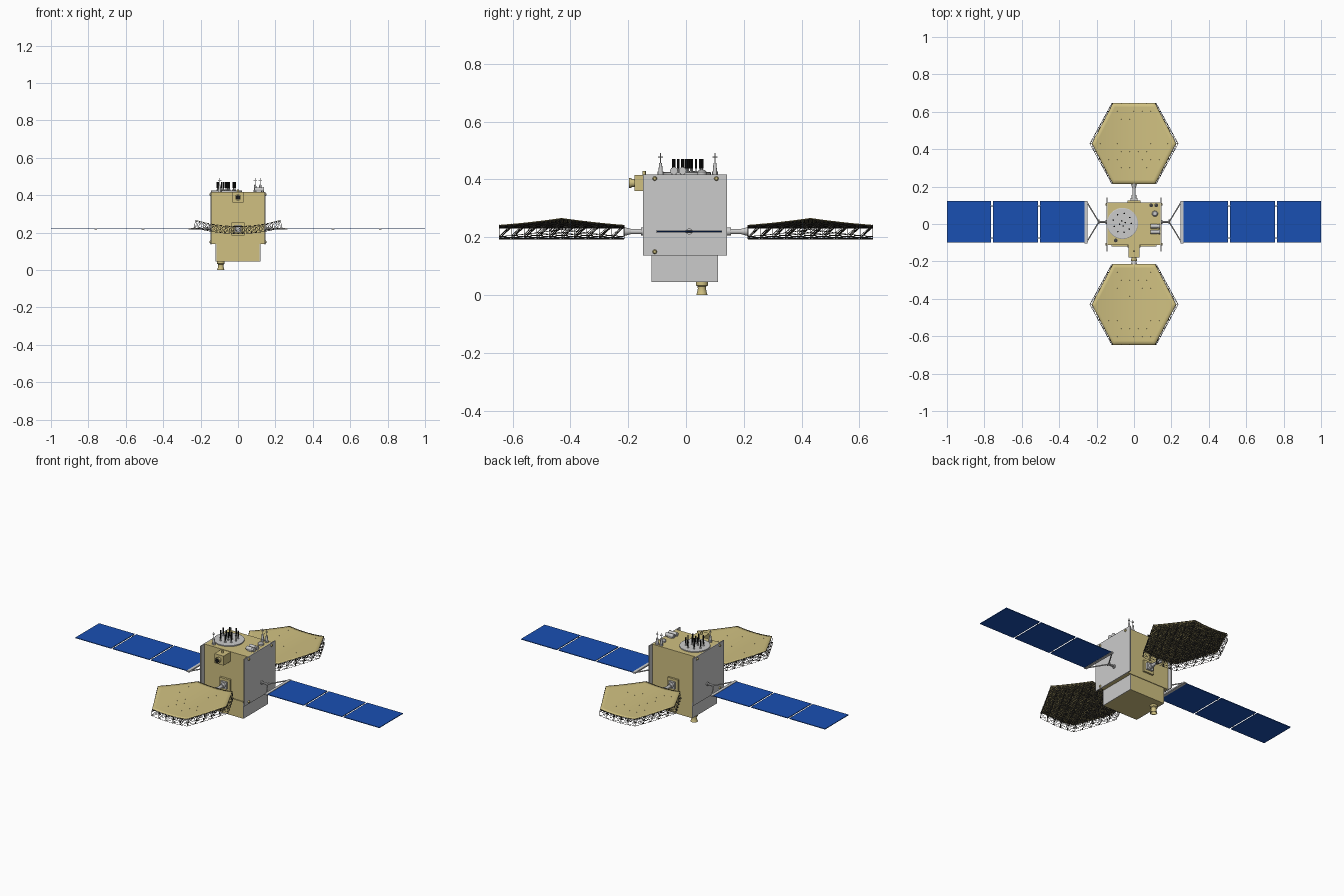
import bpy, bmesh, math, random
from mathutils import Vector

if "Cube" in bpy.data.objects:
    bpy.data.objects.remove(bpy.data.objects["Cube"])

random.seed(4)


def material(name, rgb):
    m = bpy.data.materials.new(name)
    m.diffuse_color = (*rgb, 1)
    m.use_nodes = True
    m.node_tree.nodes["Principled BSDF"].inputs["Base Color"].default_value = m.diffuse_color
    return m


GOLD = material("gold_foil", (0.63, 0.53, 0.22))
BLUE = material("solar_blue", (0.01, 0.08, 0.45))
BLACK = material("black", (0.01, 0.01, 0.01))
DARK = material("dark_mesh", (0.06, 0.055, 0.045))


def finish(name, bm, mat=None, smooth=False):
    me = bpy.data.meshes.new(name)
    bm.to_mesh(me)
    bm.free()
    ob = bpy.data.objects.new(name, me)
    bpy.context.collection.objects.link(ob)
    if mat:
        me.materials.append(mat)
    if smooth:
        bpy.ops.object.select_all(action='DESELECT')
        bpy.context.view_layer.objects.active = ob
        ob.select_set(True)
        bpy.ops.object.shade_smooth_by_angle()
    return ob


def box(name, x, y, z, mat=None):
    bm = bmesh.new()
    bmesh.ops.create_cube(bm, size=1)
    for v in bm.verts:
        v.co = [a[0] + (a[1] - a[0]) * (c + 0.5) for a, c in zip((x, y, z), v.co)]
    return finish(name, bm, mat)


def add_rod(bm, p, q, r0, r1=None, n=16):
    p, q = Vector(p), Vector(q)
    mx = (q - p).to_track_quat('Z', 'Y').to_matrix().to_4x4()
    mx.translation = (p + q) / 2
    bmesh.ops.create_cone(bm, cap_ends=True, segments=n, radius1=r0,
                          radius2=r0 if r1 is None else r1, depth=(q - p).length, matrix=mx)


def rods(name, parts, mat=None, n=16):
    bm = bmesh.new()
    for part in parts:
        add_rod(bm, *part, n=n)
    return finish(name, bm, mat, n > 6)


def lathe(name, profile, loc, mat=None, n=24):
    bm = bmesh.new()
    vs = [bm.verts.new((r, 0, z)) for r, z in profile]
    es = [bm.edges.new(e) for e in zip(vs, vs[1:])]
    bmesh.ops.spin(bm, geom=vs + es, axis=(0, 0, 1), cent=(0, 0, 0),
                   angle=2 * math.pi, steps=n)
    bmesh.ops.remove_doubles(bm, verts=bm.verts, dist=1e-5)
    bmesh.ops.recalc_face_normals(bm, faces=bm.faces)
    bmesh.ops.translate(bm, vec=loc, verts=bm.verts)
    return finish(name, bm, mat, True)


# Main body, lower section and side radiator panels
box("main_body", (-0.142, 0.142), (-0.113, 0.115), (0.14, 0.418), GOLD)
box("lower_body", (-0.116, 0.116), (-0.119, 0.111), (0.045, 0.145), GOLD)
for s, side in ((-1, "left"), (1, "right")):
    box(side + "_radiator", sorted((s * 0.141, s * 0.147)), (-0.148, 0.142), (0.137, 0.418))
    box(side + "_lower_plate", sorted((s * 0.114, s * 0.119)), (-0.119, 0.111), (0.045, 0.138))
    # Round sensors at the panel corners
    for i, (y, z) in enumerate(((-0.108, 0.403), (0.105, 0.403), (-0.108, 0.15))):
        rods(f"{side}_sensor_{i}", [((s * 0.146, y, z), (s * 0.153, y, z), 0.008, 0.005)], GOLD)

# Main engine nozzle
lathe("engine_nozzle", [(0, 0.048), (0.021, 0.048), (0.021, 0.034), (0.015, 0.030), (0.014, 0.022),
                        (0.017, 0.008), (0.020, 0), (0.017, 0), (0.010, 0.024), (0, 0.026)],
      (-0.092, 0.055, 0), GOLD)

# Front camera
box("camera_box", (-0.03, 0.03), (-0.178, -0.112), (0.36, 0.416), GOLD)
rods("camera_barrel", [((0, -0.177, 0.388), (0, -0.19, 0.388), 0.014),
                       ((0, -0.188, 0.388), (0, -0.197, 0.388), 0.017)], GOLD)
rods("camera_lens", [((0, -0.196, 0.388), (0, -0.198, 0.388), 0.012)], BLACK)
rods("camera_knob", [((0, -0.145, 0.415), (0, -0.145, 0.43), 0.006)], GOLD)

# Top deck: antenna plate with a cluster of black-tipped rods
PX, PY = -0.061, 0.003
lathe("antenna_plate", [(0, 0.416), (0.083, 0.416), (0.083, 0.424), (0.08, 0.426), (0, 0.426)],
      (PX, PY, 0), n=40)
spots = [(0.018, a * math.tau / 4 + 0.3) for a in range(4)]
spots += [(0.05, a * math.tau / 9) for a in range(9)]
stems, tips = [], []
for r, a in spots:
    r += random.uniform(-0.005, 0.005)
    x, y = PX + r * math.cos(a), PY + r * math.sin(a)
    stems += [((x, y, 0.425), (x, y, 0.442), 0.0025), ((x, y, 0.425), (x, y, 0.430), 0.006)]
    tips.append(((x, y, 0.438), (x, y, 0.471), 0.004))
rods("antenna_stems", stems, n=10)
rods("antenna_tips", tips, BLACK, n=10)

# Tall masts
for i, (x, y) in enumerate(((-0.098, -0.088), (0.092, 0.1), (0.119, 0.1))):
    rods(f"mast_{i}", [((x, y, 0.416), (x, y, 0.428), 0.010),
                       ((x, y, 0.426), (x, y, 0.457), 0.0075, 0.005),
                       ((x, y, 0.455), (x, y, 0.491), 0.002),
                       ((x - 0.009, y, 0.478), (x + 0.009, y, 0.478), 0.0013),
                       ((x, y - 0.009, 0.478), (x, y + 0.009, 0.478), 0.0013)], n=12)

# Deck equipment: lying cylinders, round sensor
for i, y in enumerate((-0.012, -0.042)):
    rods(f"deck_cylinder_{i}", [((0.087, y, 0.43), (0.125, y, 0.43), 0.011),
                                ((0.124, y, 0.43), (0.138, y, 0.43), 0.009, 0.013)])
    box(f"deck_cylinder_mount_{i}", (0.095, 0.125), (y - 0.009, y + 0.009), (0.416, 0.424))
lathe("deck_sensor", [(0, 0.416), (0.016, 0.416), (0.016, 0.426), (0.011, 0.432), (0, 0.435)],
      (0.112, 0.055, 0))

# Solar wings: three panels, inner bar, forked yoke
YC, ZW = 0.011, 0.22
for s, side in ((-1, "left"), (1, "right")):
    for i, (a, b) in enumerate(((0.264, 0.503), (0.513, 0.755), (0.765, 1.0))):
        box(f"{side}_solar_panel_{i}", sorted((s * a, s * b)), (-0.1, 0.122),
            (ZW - 0.002, ZW + 0.002), BLUE)
    hinges = [((s * a, y, ZW), (s * (a + 0.014), y, ZW), 0.0025)
              for a in (0.501, 0.753) for y in (-0.075, 0.097)]
    rods(side + "_panel_hinges", hinges, n=8)
    box(side + "_wing_bar", sorted((s * 0.248, s * 0.265)), (-0.104, 0.124),
        (ZW - 0.004, ZW + 0.004))
    fork = (s * 0.188, YC, ZW)
    rods(side + "_yoke", [((s * 0.145, YC, ZW), fork, 0.006),
                          ((s * 0.145, YC, ZW), (s * 0.153, YC, ZW), 0.011),
                          ((fork[0], YC - 0.012, ZW), (fork[0], YC + 0.012, ZW), 0.005),
                          (fork, (s * 0.252, YC + 0.106, ZW), 0.0035),
                          (fork, (s * 0.252, YC - 0.106, ZW), 0.0035)], n=10)


# Hexagonal mesh reflectors curved across x
def dish(i, j, n, yc, depth=0.0):
    x, y = (i + j / 2) * 0.225 / n, j * 0.216 / n
    nrm = Vector((-1.26 * x, 0, 1)).normalized()
    return Vector((x, yc + y, 0.235 + 0.63 * x * x)) - nrm * depth


def hex_cells(n):
    return [(i, j) for i in range(-n, n + 1) for j in range(-n, n + 1) if abs(i + j) <= n]


def dish_sheet(name, n, yc, depth, mat):
    bm = bmesh.new()
    v = {c: bm.verts.new(dish(*c, n, yc, depth)) for c in hex_cells(n)}
    for i, j in list(v):
        for tri in (((i, j), (i + 1, j), (i, j + 1)), ((i, j), (i, j + 1), (i - 1, j + 1))):
            if all(c in v for c in tri):
                bm.faces.new([v[c] for c in tri])
    return finish(name, bm, mat, True)


for s, side in ((-1, "front"), (1, "back")):
    yc = s * 0.43
    sheet = dish_sheet(side + "_reflector", 10, yc, 0, GOLD)
    sheet.modifiers.new("thickness", 'SOLIDIFY').thickness = 0.0015
    net = dish_sheet(side + "_reflector_net", 16, yc, 0.004, DARK)
    wire = net.modifiers.new("wires", 'WIREFRAME')
    wire.thickness = 0.0022
    wire.use_even_offset = False
    # Supporting truss: posts, lower chords and diagonals
    N, D = 5, 0.041
    cells = set(hex_cells(N))
    parts = []
    for i, j in sorted(cells):
        low = dish(i, j, N, yc, D)
        parts.append((low, dish(i, j, N, yc), 0.0011))
        for c in ((i + 1, j), (i, j + 1), (i - 1, j + 1)):
            if c in cells:
                parts.append((low, dish(*c, N, yc, D), 0.0011))
                parts.append((low, dish(*c, N, yc), 0.0009))
    rods(side + "_reflector_truss", parts, DARK, n=4)
    # Mounting frame on the body and support arm
    box(side + "_arm_frame", (-0.034, 0.034), sorted((s * 0.11, s * 0.126)), (0.185, 0.255), GOLD)
    box(side + "_arm_socket", (-0.02, 0.02), sorted((s * 0.12, s * 0.138)), (0.2, 0.24))
    rods(side + "_arm", [((0, s * 0.13, ZW), (0, s * 0.2, ZW), 0.009),
                         ((0, s * 0.13, ZW), (0, s * 0.155, ZW), 0.014),
                         ((0, s * 0.19, ZW), (0, s * 0.216, ZW), 0.009, 0.016)])
